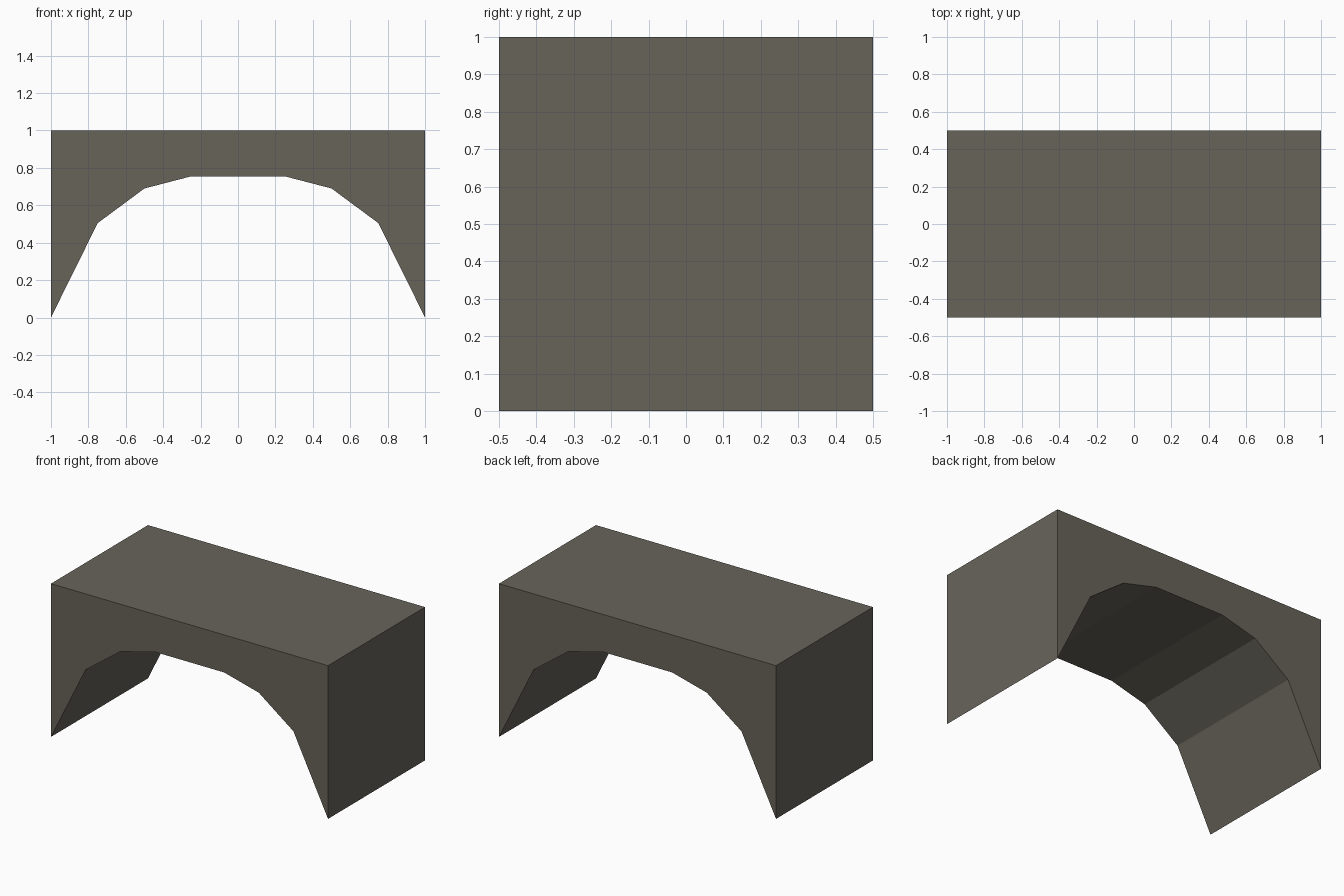
import bpy
import bmesh

if "Cube" in bpy.data.objects:
    bpy.data.objects.remove(bpy.data.objects["Cube"])

# Stone colour
stone = bpy.data.materials.new("grey_brown_stone")
stone.diffuse_color = (0.136, 0.127, 0.102, 1.0)
stone.use_nodes = True
stone.node_tree.nodes["Principled BSDF"].inputs["Base Color"].default_value = stone.diffuse_color

# Right half of the faceted arch opening, mirrored for the left half
half_arch = [(0.25, 0.755), (0.5, 0.69), (0.75, 0.505), (1.0, 0.0)]
arch = [(-x, z) for x, z in reversed(half_arch)] + half_arch
profile = arch + [(1.0, 1.0), (-1.0, 1.0)]

# Arch block: front profile extruded through the depth
bm = bmesh.new()
front = bm.faces.new([bm.verts.new((x, -0.5, z)) for x, z in profile])
result = bmesh.ops.extrude_face_region(bm, geom=[front], use_keep_orig=True)
moved = [g for g in result["geom"] if isinstance(g, bmesh.types.BMVert)]
bmesh.ops.translate(bm, verts=moved, vec=(0, 1, 0))
bmesh.ops.recalc_face_normals(bm, faces=bm.faces[:])

mesh = bpy.data.meshes.new("arch_block")
bm.to_mesh(mesh)
bm.free()
mesh.materials.append(stone)
block = bpy.data.objects.new("arch_block", mesh)
bpy.context.collection.objects.link(block)
